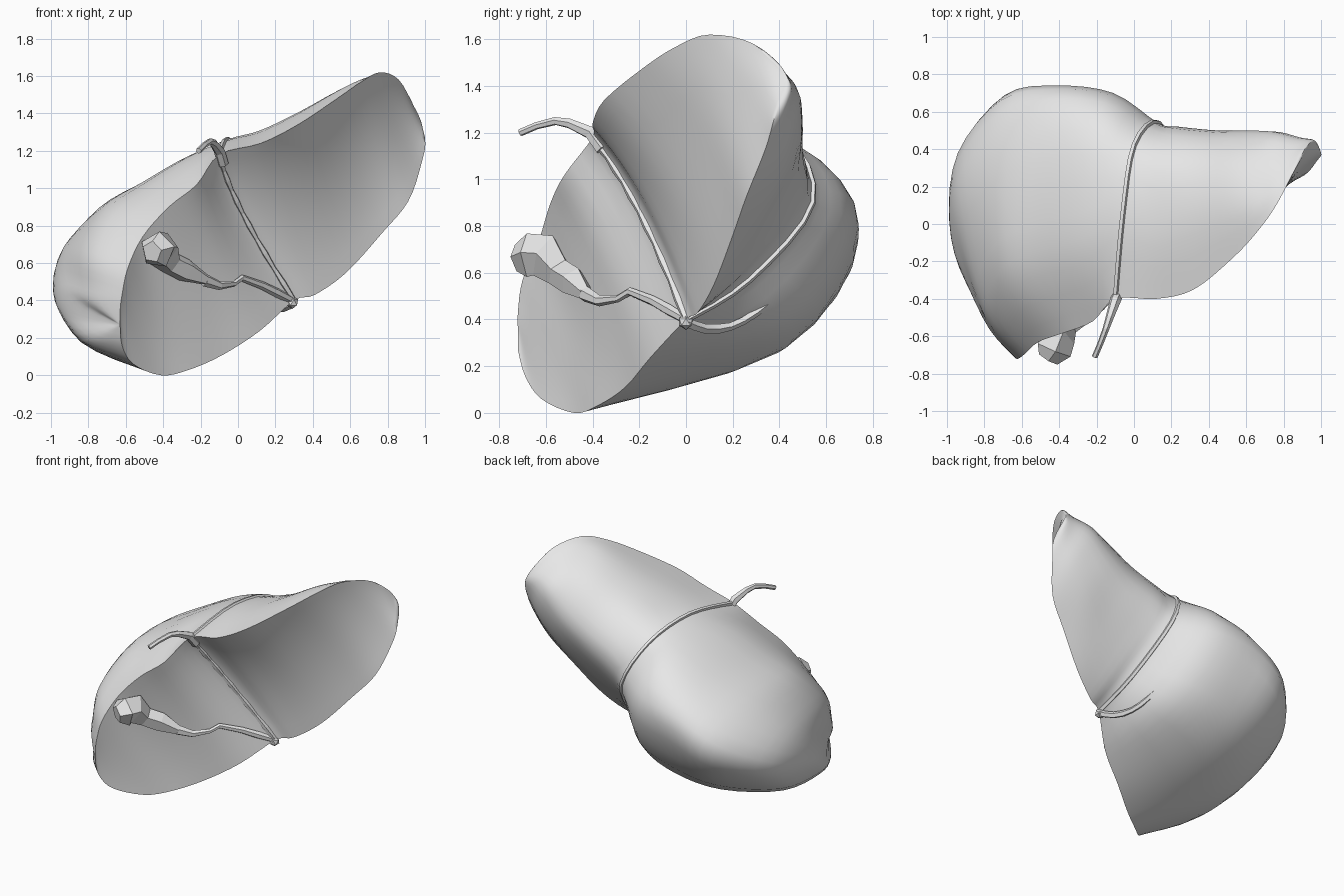
import bpy, bmesh, math
from mathutils import Vector

if "Cube" in bpy.data.objects:
    bpy.data.objects.remove(bpy.data.objects["Cube"], do_unlink=True)

grey = bpy.data.materials.new("plain light grey")
grey.use_nodes = True
grey.diffuse_color = (0.8, 0.8, 0.8, 1)
grey.node_tree.nodes["Principled BSDF"].inputs["Base Color"].default_value = (0.8, 0.8, 0.8, 1)

# Sections run from the upper rim, over the dome, to the lower rim (hundredths of a unit)
LIGAMENT = [(-10, -40, 118), (-6, 5, 126), (0, 42, 118), (13, 54, 90), (24, 27, 57), (30, 0, 40)]
RIGHT = [
    [(-22, -52, 102), (-28, -8, 116), (-20, 49, 113), (-11, 70, 84), (4, 42, 41), (12, -15, 24)],
    [(-37, -58, 90), (-51, -14, 102), (-45, 48, 102), (-41, 74, 79), (-24, 46, 32), (-8, -26, 11)],
    [(-51, -63, 74), (-71, -24, 88), (-74, 36, 87), (-69, 69, 65), (-53, 35, 24), (-26, -38, 3)],
    [(-59, -70, 57), (-80, -43, 66), (-93, 14, 69), (-93, 39, 49), (-79, 3, 18), (-41, -48, 0)],
    [(-62, -72, 43), (-79, -52, 48), (-95, -12, 52), (-98, 0, 40), (-84, -32, 18), (-56, -62, 6)],
    [(-63, -72, 35), (-76, -58, 38), (-87, -37, 40), (-89, -33, 31), (-78, -53, 20), (-62, -69, 16)],
    [(-63, -72, 27)] * 6,
]
LEFT = [
    [(12, -40, 124), (12, -2, 131), (17, 35, 127), (24, 52, 100), (35, 28, 65), (41, 5, 43)],
    [(32, -35, 134), (33, 5, 141), (36, 36, 133), (45, 50, 110), (53, 33, 80), (58, 12, 55)],
    [(53, -18, 148), (53, 10, 152), (55, 36, 143), (63, 50, 123), (72, 40, 98), (77, 20, 76)],
    [(66, -4, 157), (67, 13, 158), (70, 36, 149), (76, 49, 135), (85, 43, 113), (91, 26, 93)],
    [(76, 10, 162), (77, 22, 159), (81, 36, 151), (87, 46, 140), (93, 43, 125), (98, 34, 113)],
    [(86, 29, 158), (88, 35, 154), (91, 41, 148), (95, 45, 140), (98, 43, 134), (100, 38, 127)],
    [(94, 43, 144)] * 6,
]
STEPS = 4


def point(values):
    return Vector(values) / 100


def spline(points, steps=STEPS):
    """Smooth curve through all the points."""
    result = []
    last = len(points) - 1
    for i in range(last):
        a, b, c, d = (points[max(0, min(last, i + k))] for k in (-1, 0, 1, 2))
        for s in range(steps):
            t = s / steps
            result.append(b + (c - a) * (t / 2)
                          + (a * 2 - b * 5 + c * 4 - d) * (t * t / 2)
                          + (b * 3 - a - c * 3 + d) * (t ** 3 / 2))
    result.append(points[last].copy())
    return result


def finish(bm, name, smooth_angle=None):
    """Turn a bmesh into a named, coloured object."""
    bmesh.ops.recalc_face_normals(bm, faces=bm.faces)
    mesh = bpy.data.meshes.new(name)
    bm.to_mesh(mesh)
    bm.free()
    mesh.materials.append(grey)
    obj = bpy.data.objects.new(name, mesh)
    bpy.context.collection.objects.link(obj)
    if smooth_angle:
        bpy.ops.object.select_all(action="DESELECT")
        obj.select_set(True)
        bpy.context.view_layer.objects.active = obj
        bpy.ops.object.shade_smooth_by_angle(angle=math.radians(smooth_angle))
    return obj


def tube(name, path, radii, sides=6, smooth_angle=None):
    """Capped tube along a path, with one radius per point."""
    bm = bmesh.new()
    rings = []
    normal = Vector((0.3, 0.2, 1))
    for i, centre in enumerate(path):
        along = (path[min(i + 1, len(path) - 1)] - path[max(i - 1, 0)]).normalized()
        normal = (normal - along * normal.dot(along)).normalized()
        across = along.cross(normal)
        ring = []
        for k in range(sides):
            a = math.tau * k / sides
            ring.append(bm.verts.new(centre + (normal * math.cos(a) + across * math.sin(a)) * radii[i]))
        rings.append(ring)
    for r, s in zip(rings, rings[1:]):
        for k in range(sides):
            n = (k + 1) % sides
            bm.faces.new((r[k], r[n], s[n], s[k]))
    bm.faces.new(rings[0])
    bm.faces.new(rings[-1])
    return finish(bm, name, smooth_angle)


# Dome grid: left tip, through the ligament line, to the right tip
sections = [[point(p) for p in row] for row in LEFT[::-1] + [LIGAMENT] + RIGHT]
columns = [spline(list(column)) for column in zip(*sections)]
dome = [spline(list(row)) for row in zip(*columns)]
middle = len(LEFT) * STEPS


def hollow(index, row, count=12):
    """Underside between the rims: hollow on the left lobe, nearly flat on the right."""
    upper, lower = row[0], row[-1]
    size = (upper - lower).length
    away = min(1, abs(index - middle) / 8)
    target = Vector((-0.03, 0.05, 0.03)) if index < middle else Vector((-0.01, 0.02, 0.01))
    depth = Vector((-0.08, 0, 0.08)).lerp(target, away)
    return [lower.lerp(upper, k / count) + depth * size * 4 * (k / count) * (1 - k / count)
            for k in range(count + 1)]


underside = [hollow(i, row) for i, row in enumerate(dome)]

# Both lobes as one closed body
bm = bmesh.new()
loops = [[bm.verts.new(p) for p in top + under[1:-1]] for top, under in zip(dome, underside)]
for r, s in zip(loops, loops[1:]):
    for k in range(len(r)):
        n = (k + 1) % len(r)
        bm.faces.new((r[k], r[n], s[n], s[k]))
bmesh.ops.remove_doubles(bm, verts=bm.verts, dist=0.0005)
finish(bm, "lobes", 40)

# Ligament band over the dome and cord along the crease beneath
band = dome[middle]
tube("ligament_band", band, [0.016] * len(band), 5, 50)
crease = underside[middle]
tube("crease_cord", crease, [0.014 + 0.006 * (i % 2) for i in range(len(crease))], 5)

# Loose cord hanging off the front of the ligament
cord = [point(p) for p in [(-8, -36, 113), (-10, -41, 120), (-13, -50, 124),
                           (-15, -56, 125), (-18, -64, 123), (-21, -71, 120)]]
tube("front_cord", cord, [0.03, 0.03, 0.022, 0.018, 0.016, 0.016])

# Faceted gallbladder sack with a second, smaller lump at its neck
sack = [point(p) for p in [(-46, -72, 66), (-43, -67, 67), (-41, -60, 67),
                           (-36, -54, 60), (-28, -48, 56), (-17, -43, 51)]]
tube("gallbladder", sack, [0.06, 0.1, 0.1, 0.065, 0.065, 0.03], 5)

# Duct from the sack to the hilum
duct = [point(p) for p in [(-18, -43, 51), (-10, -37, 48), (-2, -29, 49), (2, -24, 52),
                           (13, -14, 48), (21, -7, 44), (29, 0, 40)]]
tube("bile_duct", duct, [0.035, 0.024, 0.016, 0.018, 0.022, 0.025, 0.02])

# Vein curling onto the back
vein = [point(p) for p in [(30, 0, 39), (24, 8, 36), (18, 19, 37), (13, 30, 43), (8, 42, 53)]]
tube("back_vein", spline(vein, 2), [0.022] * 4 + [0.018] * 4 + [0.01], 5, 50)

# Small knot where the vessels meet
bm = bmesh.new()
bmesh.ops.create_icosphere(bm, subdivisions=1, radius=0.035)
bmesh.ops.translate(bm, verts=bm.verts, vec=(0.29, 0, 0.39))
finish(bm, "vessel_knot")
